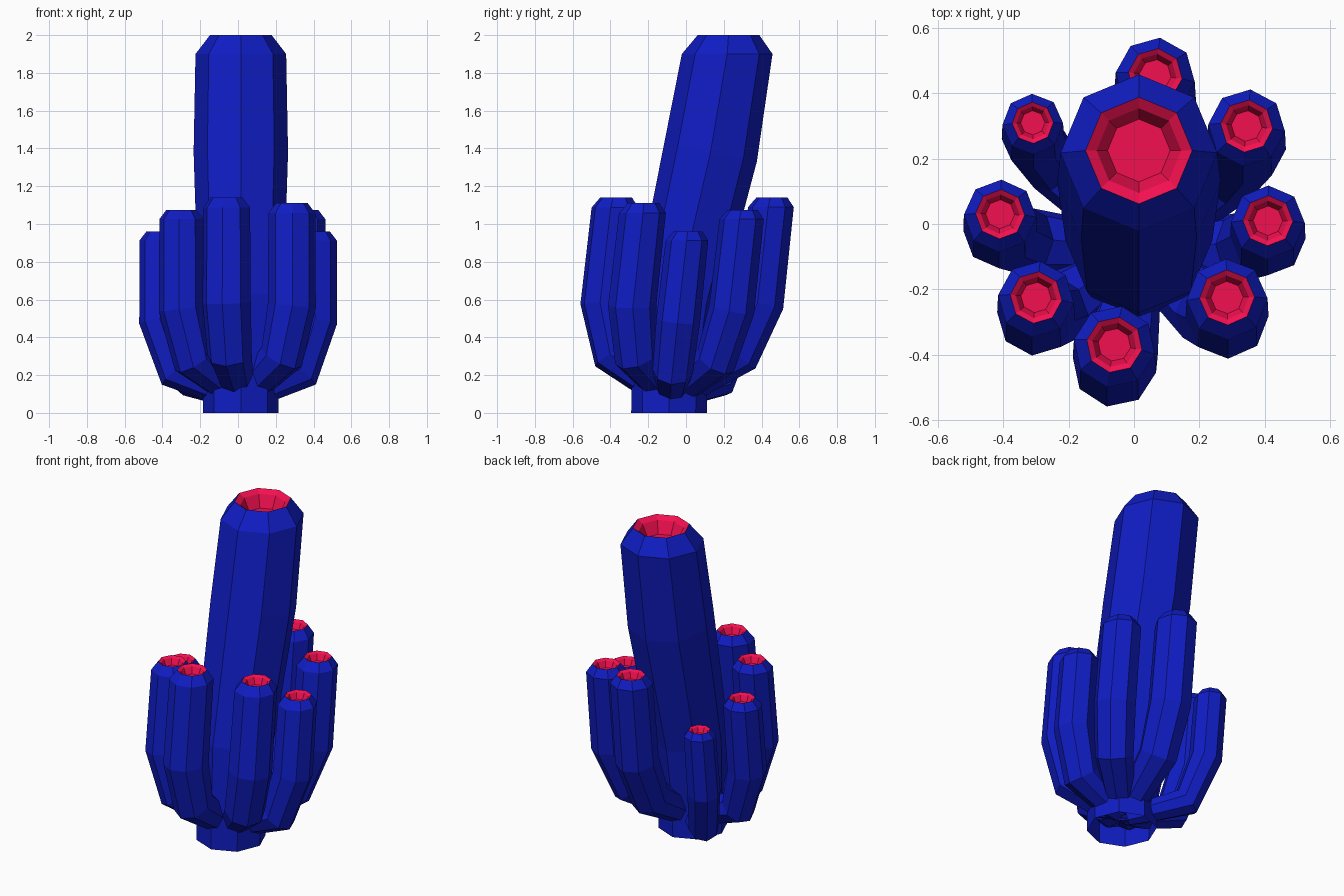
import bpy, bmesh
from math import cos, sin, pi
from mathutils import Vector

if "Cube" in bpy.data.objects:
    bpy.data.objects.remove(bpy.data.objects["Cube"])

SIDES = 8
STEM = Vector((0.015, -0.09, 0))
UP = Vector((0, 0, 1))


def material(name, rgb):
    m = bpy.data.materials.new(name)
    m.diffuse_color = (*rgb, 1)
    m.use_nodes = True
    m.node_tree.nodes["Principled BSDF"].inputs["Base Color"].default_value = m.diffuse_color
    return m


BLUE = material("blue_skin", (0.005, 0.012, 0.55))
RED = material("red_mouth", (0.9, 0.005, 0.08))


def tube(name, path, outward, top, r):
    """Eight-sided tube along path [(point, radius)], ending in a recessed mouth."""
    pts = [p for p, _ in path]
    rings = []
    for i, (p, rad) in enumerate(path):
        t = Vector((0, 0, 0))
        if i > 0:
            t += (p - pts[i - 1]).normalized()
        if i < len(path) - 1:
            t += (pts[i + 1] - p).normalized()
        rings.append((p, rad, t.normalized()))
    # level shoulder and rim, then the sloped lip, pit wall and floor
    rings[-1] = (pts[-1], path[-1][1], UP)
    n_blue = len(rings)
    for k, drop in ((0.68, 0), (0.54, 0.09), (0.40, 0.4)):
        rings.append((top - UP * drop * r, k * r, UP))
    if pts[0].z == 0:
        rings[0] = (pts[0], path[0][1], UP)

    bm = bmesh.new()
    loops = []
    for p, rad, t in rings:
        u = (outward - t * outward.dot(t)).normalized()
        v = t.cross(u)
        loops.append([bm.verts.new(p + (u * cos(2 * pi * k / SIDES)
                                        + v * sin(2 * pi * k / SIDES)) * rad)
                      for k in range(SIDES)])
    for i, (a, b) in enumerate(zip(loops, loops[1:])):
        for k in range(SIDES):
            j = (k + 1) % SIDES
            f = bm.faces.new((a[k], a[j], b[j], b[k]))
            f.material_index = int(i >= n_blue)
    bm.faces.new(loops[-1]).material_index = 1
    me = bpy.data.meshes.new(name)
    bm.to_mesh(me)
    bm.free()
    me.materials.append(BLUE)
    me.materials.append(RED)
    ob = bpy.data.objects.new(name, me)
    bpy.context.collection.objects.link(ob)


# Large leaning central tube: (y, z, radius)
main = [(-0.09, 0, 0.2), (-0.088, 0.2, 0.2), (-0.05, 0.6, 0.225),
        (0.13, 1.38, 0.25), (0.218, 1.9, 0.24)]
tube("central_tube", [(Vector((0.015, y, z)), r) for y, z, r in main],
     Vector((0, 1, 0)), Vector((0.015, 0.225, 2)), 0.24)

# Ring of small tubes: mouth x, y, height, radius
small = [(0.065, 0.455, 1.14, 0.122), (0.345, 0.30, 1.075, 0.118),
         (0.41, 0.01, 0.96, 0.113), (0.285, -0.225, 1.11, 0.124),
         (-0.06, -0.37, 1.14, 0.126), (-0.30, -0.225, 1.075, 0.117),
         (-0.41, 0.03, 0.96, 0.111), (-0.31, 0.31, 0.84, 0.093)]
LEAN = 0.11
for n, (x, y, h, r) in enumerate(small, 1):
    top = Vector((x, y, h))
    reach = top - STEM - Vector((0, LEAN * h, h))
    d = h - 0.96
    # share of reach, height, share of radius
    prof = [(0.05, 0.10 + 0.2 * d, 0.55), (0.3, 0.13 + 0.2 * d, 0.72),
            (0.8, 0.22 + 0.5 * d, 0.95), (1.0, 0.51 * h, 1.03),
            (1.0, h - 0.42 * r, 1.0)]
    path = [(STEM + reach * f + Vector((0, LEAN * z, z)), r * k) for f, z, k in prof]
    tube(f"small_tube_{n}", path, reach.normalized(), top, r)
